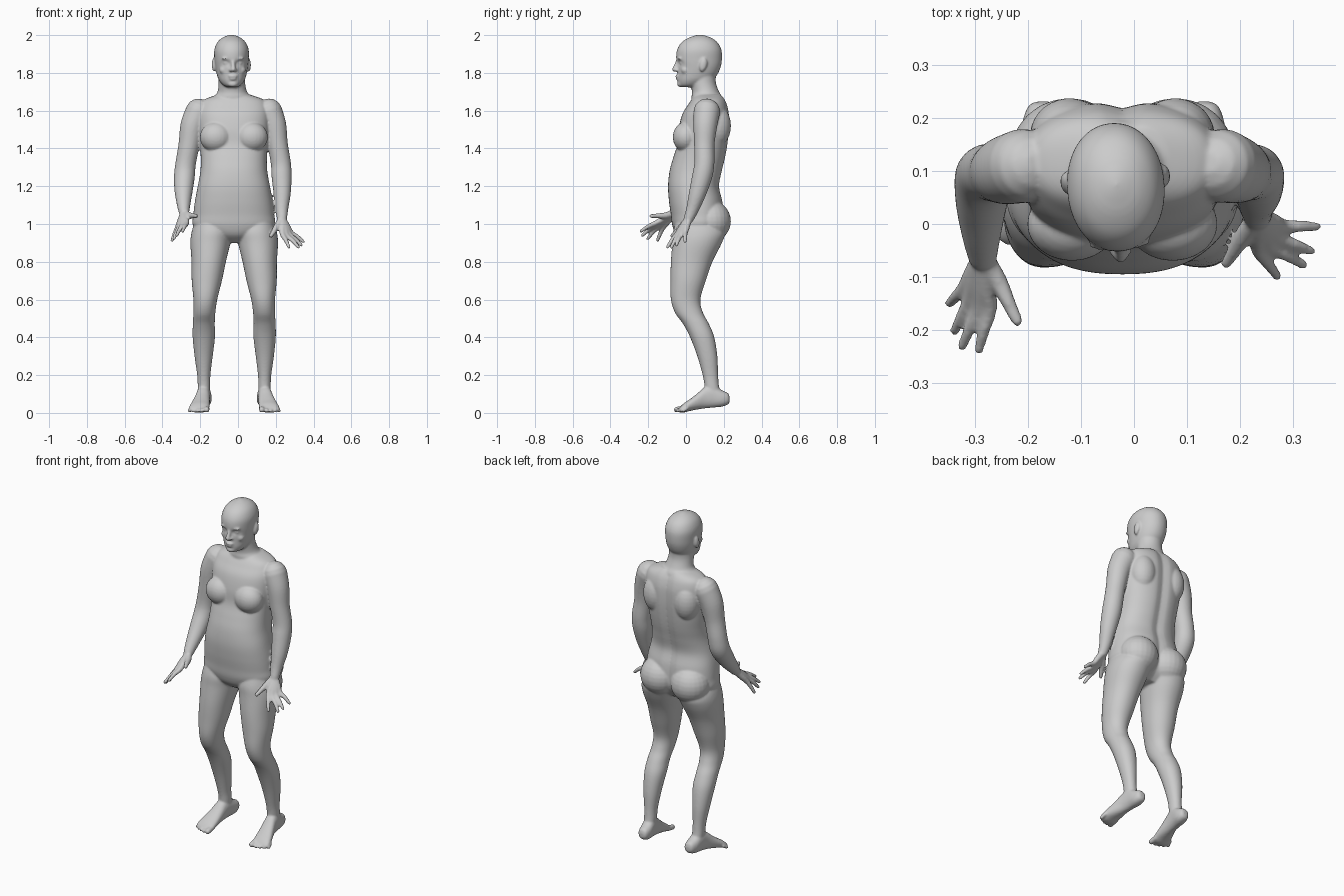
import bpy, bmesh, math
from mathutils import Vector, Matrix

bm = bmesh.new()
MID = -0.022          # body centre line
HEAD = -0.035         # head centre line


def spline(rows, steps=5):
    """Catmull-Rom through tuples of any length."""
    out = []
    for i in range(len(rows) - 1):
        p0, p1 = rows[max(i - 1, 0)], rows[i]
        p2, p3 = rows[i + 1], rows[min(i + 2, len(rows) - 1)]
        for k in range(steps):
            t = k / steps
            out.append(tuple(0.5 * (2 * b + (c - a) * t + (2 * a - 5 * b + 4 * c - d) * t * t
                                    + (3 * b - a - 3 * c + d) * t ** 3)
                             for a, b, c, d in zip(p0, p1, p2, p3)))
    return out + [rows[-1]]


def skin(rings):
    vs = [[bm.verts.new(p) for p in r] for r in rings]
    n = len(vs[0])
    for a, b in zip(vs, vs[1:]):
        for i in range(n):
            j = (i + 1) % n
            bm.faces.new((a[i], a[j], b[j], b[i]))
    bm.faces.new(vs[0][::-1])
    bm.faces.new(vs[-1])
    return [v for r in vs for v in r]


def loft(rows, power=2.0, along_y=False, n=48):
    """Rows: (height, centre x, front, back, half width)."""
    rings = []
    for h, cx, f, b, w in spline(rows):
        ring = []
        for k in range(n):
            c, s = math.cos(k * math.tau / n), math.sin(k * math.tau / n)
            x = cx + w * math.copysign(abs(c) ** (2 / power), c)
            y = (f + b) / 2 + (b - f) / 2 * math.copysign(abs(s) ** (2 / power), s)
            ring.append((x, h, y) if along_y else (x, y, h))
        rings.append(ring)
    return skin(rings)


def tube(rows, n=20):
    """Round limb through (x, y, z, radius) with rounded ends."""
    pts = spline(rows)
    P = [Vector(p[:3]) for p in pts]
    R = [p[3] for p in pts]
    T = [(P[min(i + 1, len(P) - 1)] - P[max(i - 1, 0)]).normalized() for i in range(len(P))]
    secs = list(zip(P, T, R))
    first = [(P[0] - T[0] * R[0] * d, T[0], R[0] * r) for d, r in ((0.95, 0.3), (0.75, 0.66), (0.4, 0.92))]
    last = [(P[-1] + T[-1] * R[-1] * d, T[-1], R[-1] * r) for d, r in ((0.4, 0.92), (0.75, 0.66), (0.95, 0.3))]
    rings = []
    for p, t, r in first + secs + last:
        side = t.cross(Vector((0.3, 0.9, 0.3))).normalized()
        up = t.cross(side)
        rings.append([p + (side * math.cos(k * math.tau / n) + up * math.sin(k * math.tau / n)) * r
                      for k in range(n)])
    return skin(rings)


def ball(c, r, rot=0.0):
    m = Matrix.Translation(c) @ Matrix.Rotation(rot, 4, 'X') @ Matrix.Diagonal((*r, 1))
    return bmesh.ops.create_uvsphere(bm, u_segments=24, v_segments=14, radius=1, matrix=m)['verts']


# torso with a soft spine groove
torso = loft([
    (0.90, MID, 0.00, 0.13, 0.07), (0.94, MID, -0.05, 0.17, 0.15), (0.99, MID, -0.072, 0.195, 0.215),
    (1.05, MID, -0.08, 0.20, 0.214), (1.12, MID, -0.09, 0.195, 0.206), (1.20, MID, -0.095, 0.178, 0.191),
    (1.28, MID, -0.087, 0.193, 0.177), (1.35, MID, -0.068, 0.21, 0.175), (1.42, MID, -0.047, 0.222, 0.18),
    (1.50, MID, -0.04, 0.23, 0.188), (1.58, MID, -0.02, 0.23, 0.19), (1.63, MID, 0.01, 0.22, 0.18),
    (1.66, MID, 0.03, 0.207, 0.155), (1.685, MID, 0.05, 0.19, 0.085)], power=2.35, n=72)
for v in torso:
    if v.co.y > 0.12:
        v.co.y -= 0.013 * math.exp(-((v.co.x - MID) / 0.028) ** 2)

# neck
loft([(1.60, -0.025, 0.05, 0.20, 0.09), (1.665, -0.027, 0.03, 0.195, 0.10), (1.70, -0.03, 0.032, 0.175, 0.078),
      (1.75, -0.033, 0.022, 0.158, 0.07), (1.81, HEAD, 0.01, 0.16, 0.07)])

# chest, shoulder blades, buttocks, legs and feet, mirrored
for s in (-1, 1):
    ball((MID + s * 0.095, 0.0, 1.46), (0.085, 0.07, 0.08))
    ball((MID + s * 0.10, 0.165, 1.52), (0.075, 0.073, 0.11))
    ball((MID + s * 0.10, 0.13, 1.015), (0.112, 0.108, 0.11))
    loft([(z, -0.02 + s * dx, f, b, w) for z, dx, f, b, w in (
        (1.02, 0.115, -0.05, 0.16, 0.09), (0.96, 0.117, -0.068, 0.205, 0.108), (0.90, 0.126, -0.072, 0.19, 0.106),
        (0.80, 0.135, -0.08, 0.14, 0.091), (0.70, 0.145, -0.082, 0.105, 0.08), (0.60, 0.153, -0.08, 0.076, 0.063),
        (0.53, 0.158, -0.058, 0.09, 0.058), (0.47, 0.161, -0.015, 0.122, 0.058), (0.40, 0.161, 0.022, 0.15, 0.059),
        (0.30, 0.162, 0.06, 0.166, 0.048), (0.20, 0.161, 0.088, 0.17, 0.035), (0.14, 0.16, 0.098, 0.175, 0.033),
        (0.08, 0.16, 0.10, 0.19, 0.03))], power=2.1)
    loft([(y, -0.02 + s * dx, f, b, w) for y, dx, f, b, w in (
        (0.231, 0.152, 0.06, 0.085, 0.014), (0.222, 0.153, 0.045, 0.105, 0.027), (0.19, 0.155, 0.033, 0.12, 0.036),
        (0.14, 0.16, 0.028, 0.15, 0.036), (0.10, 0.165, 0.024, 0.137, 0.037), (0.06, 0.172, 0.018, 0.103, 0.043),
        (0.02, 0.18, 0.01, 0.072, 0.05), (-0.01, 0.185, 0.002, 0.052, 0.053), (-0.028, 0.187, 0.002, 0.035, 0.05),
        (-0.036, 0.187, 0.006, 0.025, 0.04))], power=2.3, along_y=True)
    for i in range(5):
        r = 0.0155 if i == 0 else 0.0115 - 0.0006 * i
        tube([(-0.02 + s * (0.146 + i * 0.0205 + 0.004 * (i > 0)), -0.01 + 0.004 * i, 0.024, r),
              (-0.02 + s * (0.146 + i * 0.022 + 0.004 * (i > 0)), -0.05 + 0.002 * i * i, r + 0.001, r)], n=12)

# arms
tube([(-0.208, 0.11, 1.595, 0.07), (-0.24, 0.102, 1.52, 0.065), (-0.259, 0.097, 1.42, 0.056),
      (-0.277, 0.097, 1.32, 0.054), (-0.284, 0.083, 1.25, 0.055), (-0.288, 0.035, 1.175, 0.048),
      (-0.288, -0.02, 1.11, 0.037), (-0.286, -0.06, 1.065, 0.028)], n=32)
tube([(0.165, 0.11, 1.595, 0.07), (0.193, 0.102, 1.52, 0.063), (0.21, 0.097, 1.42, 0.054),
      (0.227, 0.097, 1.32, 0.053), (0.231, 0.085, 1.25, 0.053), (0.234, 0.06, 1.16, 0.045),
      (0.232, 0.035, 1.08, 0.034), (0.233, 0.015, 1.03, 0.027)], n=32)


# hands: each finger starts at the wrist so the palm fuses
def hand(wrist, fingers, thumb):
    w = Vector(wrist)
    for k, tip in fingers:
        k, t = Vector(k), Vector(tip)
        m = k.lerp(t, 0.5) + Vector((0, 0, 0.004))
        tube([(*w.lerp(k, 0.1), 0.019), (*w.lerp(k, 0.6), 0.017), (*k, 0.014), (*m, 0.0115),
              (*k.lerp(t, 0.92), 0.0095)], n=14)
    base, t = Vector(thumb[0]), Vector(thumb[1])
    tube([(*w, 0.019), (*base, 0.018), (*base.lerp(t, 0.55), 0.0135), (*base.lerp(t, 0.92), 0.011)], n=14)


hand((-0.286, -0.06, 1.06),
     [((-0.272, -0.160, 1.005), (-0.295, -0.245, 0.958)), ((-0.293, -0.157, 0.997), (-0.327, -0.237, 0.935)),
      ((-0.310, -0.143, 0.988), (-0.341, -0.207, 0.918)), ((-0.320, -0.120, 0.983), (-0.351, -0.153, 0.908))],
     ((-0.258, -0.105, 1.045), (-0.217, -0.19, 1.042)))
hand((0.233, 0.015, 1.03),
     [((0.235, -0.050, 0.945), (0.273, -0.102, 0.872)), ((0.257, -0.042, 0.94), (0.325, -0.080, 0.872)),
      ((0.272, -0.026, 0.944), (0.339, -0.053, 0.884)), ((0.282, -0.004, 0.953), (0.350, -0.005, 0.903))],
     ((0.208, -0.02, 0.99), (0.172, -0.078, 0.933)))

# head with dented eye sockets
head = loft([
    (1.724, HEAD, -0.022, 0.05, 0.025), (1.735, HEAD, -0.038, 0.09, 0.047), (1.76, HEAD, -0.044, 0.135, 0.067),
    (1.79, HEAD, -0.044, 0.165, 0.078), (1.83, HEAD, -0.045, 0.183, 0.086), (1.87, HEAD, -0.052, 0.19, 0.09),
    (1.92, HEAD, -0.048, 0.188, 0.091), (1.96, HEAD, -0.025, 0.168, 0.076), (1.985, HEAD, 0.012, 0.135, 0.05),
    (1.998, HEAD, 0.05, 0.10, 0.02), (2.002, HEAD, 0.07, 0.08, 0.004)], power=2.1, n=72)
for v in head:
    if v.co.y < 0.03:
        for s in (-1, 1):
            d = ((v.co.x - HEAD - s * 0.034) / 0.02) ** 2 + ((v.co.z - 1.852) / 0.013) ** 2
            v.co.y += 0.015 * math.exp(-d)

# nose, lips and chin
head += tube([(HEAD, -0.042, 1.868, 0.009), (HEAD, -0.053, 1.84, 0.0105), (HEAD, -0.062, 1.818, 0.0125)])
head += ball((HEAD, -0.045, 1.783), (0.024, 0.012, 0.007))
head += ball((HEAD, -0.043, 1.768), (0.02, 0.012, 0.007))
head += ball((HEAD, -0.027, 1.741), (0.028, 0.021, 0.017))
# nostrils, eyes, brows, cheeks and ears
for s in (-1, 1):
    head += ball((HEAD + s * 0.012, -0.05, 1.815), (0.010, 0.012, 0.009))
    head += ball((HEAD + s * 0.034, -0.021, 1.852), (0.017, 0.016, 0.011))
    head += ball((HEAD + s * 0.034, -0.034, 1.876), (0.026, 0.014, 0.007))
    head += ball((HEAD + s * 0.045, -0.008, 1.815), (0.025, 0.022, 0.022))
    head += ball((HEAD + s * 0.092, 0.085, 1.843), (0.012, 0.02, 0.037), -0.2)
pivot = Vector((HEAD, 0.08, 0))
bmesh.ops.rotate(bm, verts=head, cent=pivot, matrix=Matrix.Rotation(math.radians(4), 3, 'Z'))

# fuse everything into one smooth body
bmesh.ops.recalc_face_normals(bm, faces=bm.faces[:])
mesh = bpy.data.meshes.new("body")
bm.to_mesh(mesh)
bm.free()
body = bpy.data.objects.new("body", mesh)
bpy.context.collection.objects.link(body)
fuse = body.modifiers.new("fuse", 'REMESH')
fuse.mode = 'VOXEL'
fuse.voxel_size = 0.0055
fuse.use_smooth_shade = True
soft = body.modifiers.new("soften", 'SMOOTH')
soft.factor = 0.5
soft.iterations = 7
